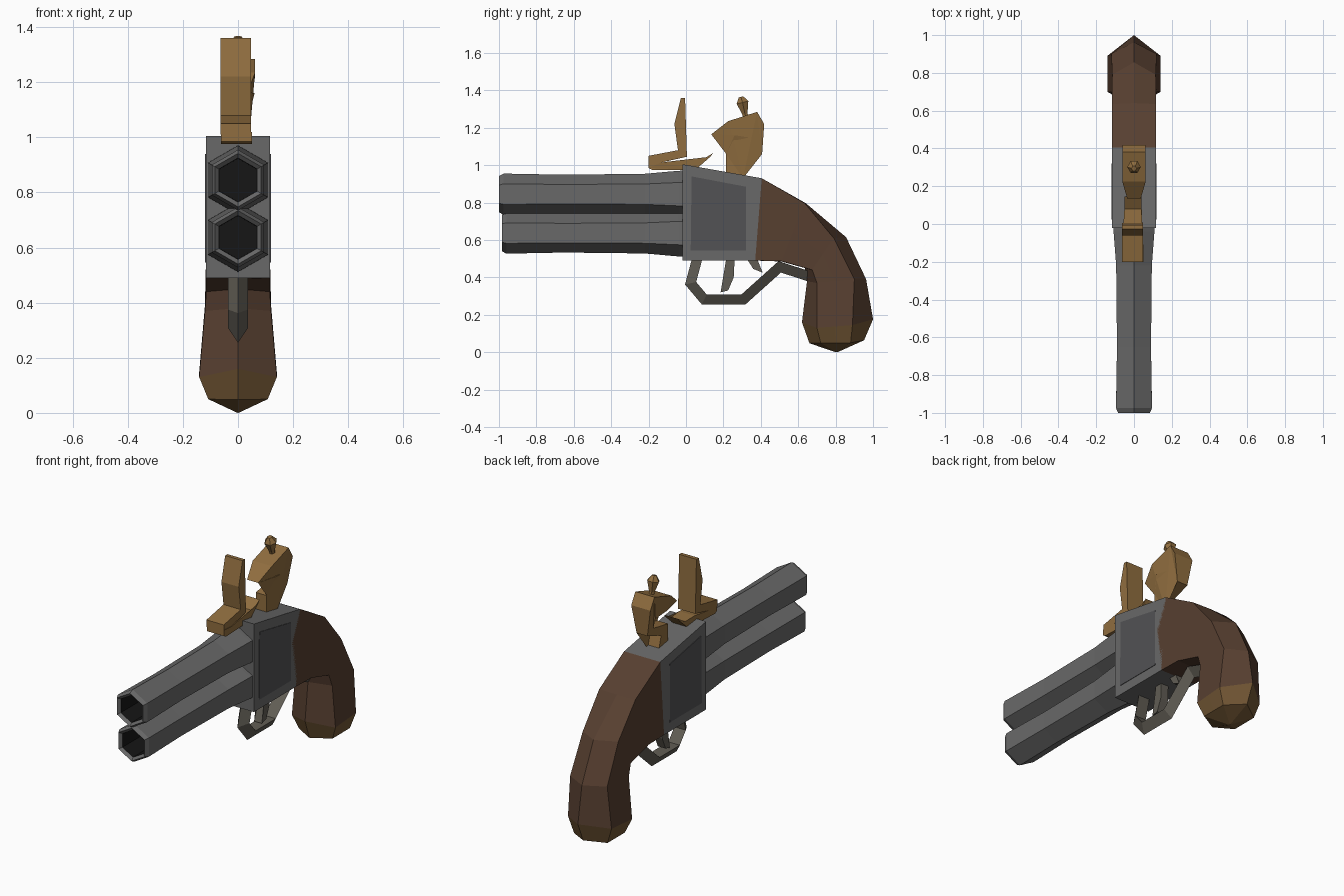
import bpy, bmesh, math
from mathutils import Vector

if "Cube" in bpy.data.objects:
    bpy.data.objects.remove(bpy.data.objects["Cube"])


def material(name, rgb):
    m = bpy.data.materials.new(name)
    m.diffuse_color = (*rgb, 1)
    m.use_nodes = True
    m.node_tree.nodes["Principled BSDF"].inputs["Base Color"].default_value = m.diffuse_color
    return m


STEEL = material("steel", (0.14, 0.14, 0.14))
PANEL = material("dark_steel", (0.085, 0.085, 0.09))
BLACK = material("bore_black", (0.008, 0.008, 0.008))
WOOD = material("wood", (0.095, 0.05, 0.03))
BUTT = material("butt_wood", (0.17, 0.095, 0.035))
BRASS = material("brass", (0.28, 0.155, 0.05))
IRON = material("iron", (0.12, 0.11, 0.09))


def finish(name, bm, mats):
    bmesh.ops.recalc_face_normals(bm, faces=bm.faces)
    me = bpy.data.meshes.new(name)
    bm.to_mesh(me)
    bm.free()
    for m in mats:
        me.materials.append(m)
    ob = bpy.data.objects.new(name, me)
    bpy.context.collection.objects.link(ob)
    return ob


def loft(name, rings, mats, band_mat=lambda i: 0):
    """Skin closed rings of equal size; both ends are capped."""
    bm = bmesh.new()
    vs = [[bm.verts.new(p) for p in r] for r in rings]
    n = len(rings[0])
    for i in range(len(vs) - 1):
        for j in range(n):
            k = (j + 1) % n
            f = bm.faces.new((vs[i][j], vs[i][k], vs[i + 1][k], vs[i + 1][j]))
            f.material_index = band_mat(i)
    for ring, i in ((vs[0], 0), (vs[-1], len(vs) - 2)):
        bm.faces.new(ring).material_index = band_mat(i)
    return finish(name, bm, mats)


def prism(name, outline, mat, cx=0.0):
    """Side outline of (y, z, half width), spanned across x."""
    bm = bmesh.new()
    sides = [[bm.verts.new((cx + s * w, y, z)) for y, z, w in outline] for s in (1, -1)]
    n = len(outline)
    for j in range(n):
        k = (j + 1) % n
        bm.faces.new((sides[0][j], sides[0][k], sides[1][k], sides[1][j]))
    caps = [bm.faces.new(s) for s in sides]
    bmesh.ops.triangulate(bm, faces=caps)
    return finish(name, bm, [mat])


def flat(points, w):
    return [(y, z, w) for y, z in points]


def hexagon(r, y, z):
    return [(r * math.sin(a * math.pi / 3), y, z + r * math.cos(a * math.pi / 3))
            for a in range(6)]


# Over-and-under hexagonal barrels with open bores
BARREL = [(0.0, 0.126), (-0.04, 0.125), (-0.22, 0.109), (-0.65, 0.104), (-0.975, 0.11),
          (-1.0, 0.097), (-0.985, 0.08), (-0.80, 0.078)]
for name, cz, shift in (("upper_barrel", 0.845, 0), ("lower_barrel", 0.637, 0.015)):
    loft(name, [hexagon(r, y + shift * (y < -0.7), cz) for y, r in BARREL],
         [STEEL, BLACK], lambda i: int(i >= 6))

# Receiver block with a notched rear edge, and its side plates
prism("receiver", flat([(-0.02, 1.005), (0.405, 0.93), (0.33, 0.76), (0.37, 0.49),
                        (-0.02, 0.49)], 0.117), STEEL)
plate = [(0.03, 0.94), (0.32, 0.885), (0.28, 0.74), (0.32, 0.545), (0.025, 0.545)]
for name, s in (("left_side_plate", -1), ("right_side_plate", 1)):
    prism(name, flat(plate, 0.003), PANEL, s * 0.117)

# Grip: back ridge, back side, front side, front ridge, half width
GRIP = [((0.405, 0.93), (0.405, 0.93), (0.37, 0.49), (0.37, 0.49), 0.117),
        ((0.64, 0.797), (0.635, 0.797), (0.51, 0.487), (0.51, 0.485), 0.117),
        ((0.856, 0.615), (0.79, 0.61), (0.675, 0.44), (0.636, 0.45), 0.115),
        ((0.963, 0.39), (0.90, 0.39), (0.70, 0.37), (0.647, 0.38), 0.12),
        ((1.0, 0.176), (0.89, 0.145), (0.70, 0.13), (0.62, 0.16), 0.141),
        ((0.952, 0.064), (0.88, 0.05), (0.72, 0.05), (0.66, 0.048), 0.108),
        ((0.81, 0.0), (0.81, 0.001), (0.80, 0.001), (0.80, 0.0), 0.004)]
rings = []
for i, (b, sb, sf, f, w) in enumerate(GRIP):
    mid = (0.33, 0.76) if i == 0 else ((sb[0] + sf[0]) / 2, (sb[1] + sf[1]) / 2)
    half = [sb, mid, sf]
    rings.append([(0, *b)] + [(w, *p) for p in half] + [(0, *f)]
                 + [(-w, *p) for p in reversed(half)])
loft("grip", rings, [WOOD, BUTT], lambda i: int(i >= 4))

# Trigger guard: triangular strip with its ridge facing outward
path = [Vector(p) for p in ((0.065, 0.50), (0.03, 0.37), (0.10, 0.287), (0.305, 0.287),
                            (0.50, 0.462), (0.66, 0.41))]
rings = []
for i, p in enumerate(path):
    a = (p - path[max(i - 1, 0)]).normalized()
    b = (path[min(i + 1, len(path) - 1)] - p).normalized()
    t = (a + b).normalized()
    n = Vector((-t.y, t.x)) / max(0.7, t.dot(b if b.length else a))
    inner, outer = p + n * 0.022, p - n * 0.032
    rings.append([(0.037, *inner), (0, *outer), (-0.037, *inner)])
loft("trigger_guard", rings, [IRON])

# Two triggers
trigger = [(0.215, 0.50), (0.26, 0.50), (0.255, 0.40), (0.225, 0.33), (0.185, 0.32),
           (0.215, 0.40)]
prism("front_trigger", flat(trigger, 0.025), IRON)
prism("rear_trigger", flat([(0.325, 0.50), (0.38, 0.50), (0.385, 0.465), (0.41, 0.425),
                            (0.36, 0.445)], 0.025), IRON)

# Frizzen: upright striking plate on a foot, above the flash pan
prism("frizzen", flat([(-0.027, 1.36), (-0.005, 1.36), (0.005, 1.045), (-0.13, 1.015),
                       (-0.20, 1.01), (-0.20, 1.05), (-0.043, 1.08), (-0.062, 1.22)],
                      0.056), BRASS, -0.008)
prism("flash_pan", [(-0.20, 1.02, 0.056), (-0.13, 1.015, 0.056), (0.0, 1.03, 0.05),
                    (0.08, 1.025, 0.045), (0.145, 1.065, 0.045), (0.13, 1.045, 0.045),
                    (0.05, 0.975, 0.045), (-0.18, 0.975, 0.056), (-0.20, 0.985, 0.056)],
      BRASS, -0.006)

# Cock: curved neck widening into the jaw
prism("cock", [(0.215, 0.94, 0.035), (0.215, 1.06, 0.035), (0.352, 1.085, 0.035),
               (0.355, 1.145, 0.05), (0.26, 1.16, 0.06), (0.135, 1.165, 0.036),
               (0.225, 1.235, 0.062), (0.38, 1.285, 0.062), (0.418, 1.22, 0.062),
               (0.407, 1.06, 0.035), (0.28, 1.015, 0.035), (0.305, 0.93, 0.035)], BRASS)

# Jaw screw
screw = [(0.325, 1.24, 0.015), (0.315, 1.275, 0.016), (0.302, 1.335, 0.036),
         (0.294, 1.365, 0.014)]
loft("jaw_screw", [[(r * math.cos(a * math.pi / 3), y + r * math.sin(a * math.pi / 3),
                     z + 0.25 * r * math.sin(a * math.pi / 3)) for a in range(6)]
                   for y, z, r in screw], [BRASS])
